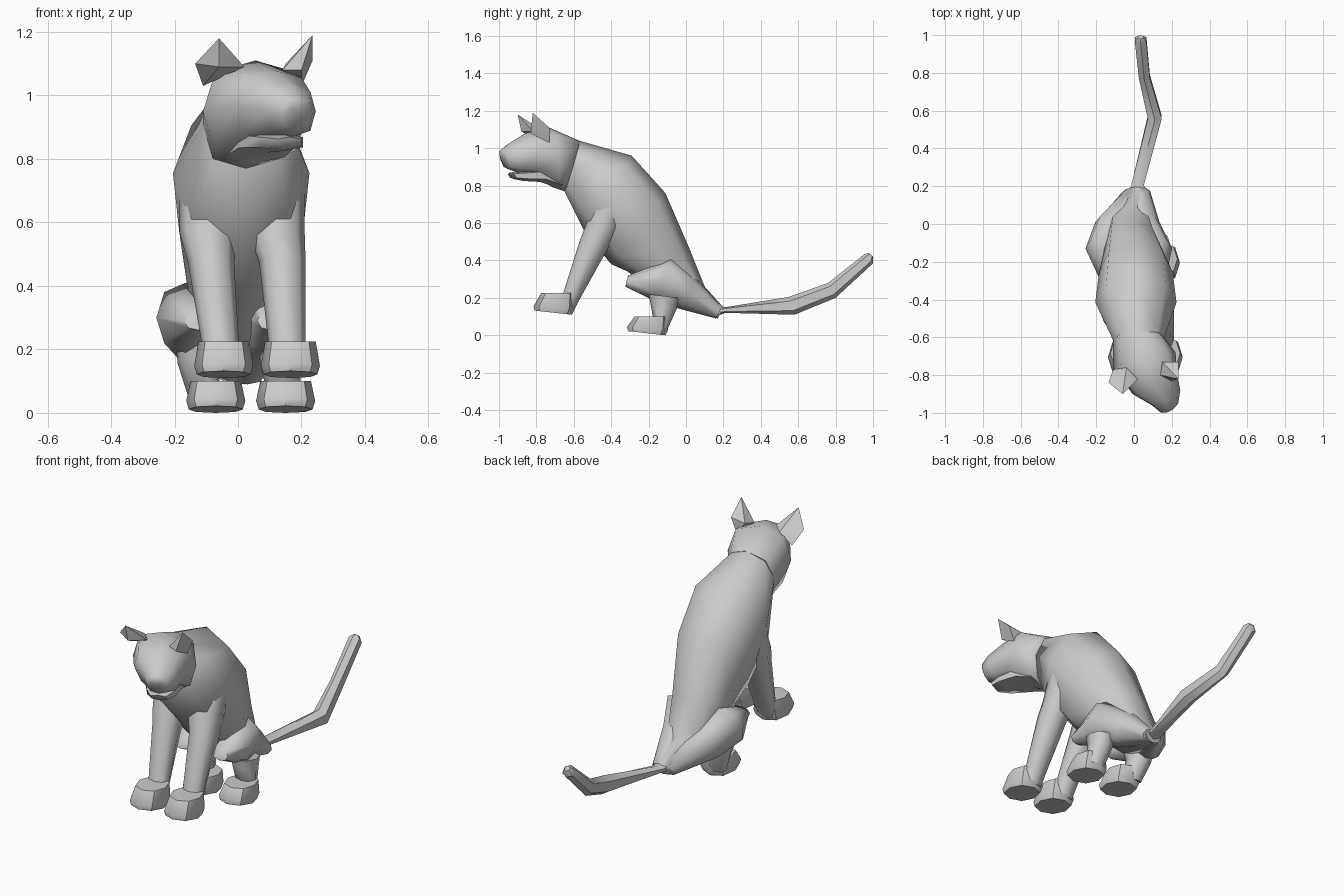
import bpy, bmesh
from math import sin, cos, radians, pi, copysign
from mathutils import Vector


def finish(name, bm, angle):
    bmesh.ops.recalc_face_normals(bm, faces=bm.faces)
    mesh = bpy.data.meshes.new(name)
    bm.to_mesh(mesh)
    bm.free()
    obj = bpy.data.objects.new(name, mesh)
    bpy.context.collection.objects.link(obj)
    bpy.ops.object.select_all(action='DESELECT')
    obj.select_set(True)
    bpy.context.view_layer.objects.active = obj
    bpy.ops.object.shade_smooth_by_angle(angle=radians(angle))
    return obj


def loft(name, sections, n=8, power=0.9, angle=65):
    """Sections: (centre x, half width, (y, z) of one pole, (y, z) of the other, yaw in degrees)."""
    bm = bmesh.new()
    rings = []
    for cx, w, a, b, *yaw in sections:
        a, b = Vector((cx, *a)), Vector((cx, *b))
        mid, up = (a + b) / 2, (a - b) / 2
        yw = radians(yaw[0]) if yaw else 0
        side = Vector((cos(yw), sin(yw), 0)) * w
        ring = []
        for i in range(n):
            t = 2 * pi * i / n
            c, s = (copysign(abs(f) ** power, f) for f in (cos(t), sin(t)))
            ring.append(bm.verts.new(mid + up * c + side * s))
        rings.append(ring)
    for r, q in zip(rings, rings[1:]):
        for i in range(n):
            j = (i + 1) % n
            bm.faces.new((r[i], r[j], q[j], q[i]))
    bm.faces.new(rings[0])
    bm.faces.new(rings[-1])
    return finish(name, bm, angle)


def hull(name, points):
    bm = bmesh.new()
    for p in points:
        bm.verts.new(p)
    bmesh.ops.convex_hull(bm, input=bm.verts)
    return finish(name, bm, 25)


# Torso, rump to neck
neck = (0.025, 0.135, (-0.57, 1.04), (-0.65, 0.77), 3)
loft("torso", [
    (0.02, 0.05, (0.20, 0.15), (0.17, 0.09)),
    (-0.02, 0.12, (0.10, 0.26), (-0.12, 0.17)),
    (-0.01, 0.15, (0.02, 0.46), (-0.31, 0.34)),
    (0.01, 0.195, (-0.11, 0.76), (-0.40, 0.38)),
    (0.01, 0.215, (-0.29, 0.96), (-0.54, 0.55)),
    neck])

# Head, turned to one side
loft("head", [
    neck,
    (0.055, 0.17, (-0.73, 1.11), (-0.71, 0.79), 14),
    (0.11, 0.13, (-0.86, 1.08), (-0.83, 0.86), 25),
    (0.17, 0.085, (-0.94, 1.03), (-0.90, 0.87), 28),
    (0.185, 0.055, (-0.985, 0.995), (-0.955, 0.89), 25),
    (0.188, 0.02, (-0.992, 0.98), (-0.985, 0.95), 25)], power=0.75)

# Lower jaw
loft("jaw", [
    (0.05, 0.11, (-0.68, 0.88), (-0.68, 0.785), 12),
    (0.09, 0.105, (-0.78, 0.89), (-0.78, 0.82), 20),
    (0.14, 0.08, (-0.88, 0.88), (-0.87, 0.825), 25),
    (0.165, 0.045, (-0.94, 0.87), (-0.92, 0.835), 25)], n=6, power=0.8)

# Ears
hull("left_ear", [(-0.06, -0.90, 1.18), (-0.135, -0.84, 1.10), (-0.11, -0.77, 1.03),
                  (0.02, -0.82, 1.09), (-0.04, -0.76, 1.09), (-0.06, -0.88, 1.09)])
hull("right_ear", [(0.235, -0.82, 1.19), (0.14, -0.80, 1.08), (0.20, -0.73, 1.03),
                   (0.235, -0.73, 1.11), (0.15, -0.73, 1.10), (0.20, -0.83, 1.08)])


# Paw: sole, widest edge and top, shifted into place
def paw(name, cx, y, z, h):
    loft(name, [
        (cx, 0.085, (y - 0.20, z + 0.022), (y, z)),
        (cx, 0.093, (y - 0.205, z + 0.045), (y + 0.015, z + 0.03)),
        (cx, 0.08, (y - 0.165, z + h), (y + 0.015, z + h))], angle=45)


# Legs: each side has its own centre lines because the pose is not symmetric
sides = {
    "left": dict(front=(-0.095, -0.085, -0.055), paws=(-0.045, -0.07),
                 shank=(-0.13, -0.10), thigh=(-0.12, -0.165, -0.115, 0.0)),
    "right": dict(front=(0.12, 0.14, 0.155), paws=(0.165, 0.15),
                  shank=(0.13, 0.15), thigh=(0.11, 0.11, 0.045, 0.03)),
}
for side, d in sides.items():
    # Foreleg
    a, b, c = d["front"]
    loft(side + "_front_leg", [
        (a, 0.09, (-0.48, 0.74), (-0.32, 0.66)),
        (a, 0.09, (-0.54, 0.58), (-0.36, 0.56)),
        (b, 0.073, (-0.57, 0.50), (-0.425, 0.45)),
        (c, 0.058, (-0.655, 0.23), (-0.57, 0.19)),
        (c, 0.05, (-0.68, 0.15), (-0.60, 0.13))])
    paw(side + "_front_paw", d["paws"][0], -0.61, 0.11, 0.115)

    # Hind leg
    k, m, h, r = d["thigh"]
    loft(side + "_haunch", [
        (k, 0.05, (-0.31, 0.32), (-0.325, 0.26)),
        (m, 0.092, (-0.08, 0.41), (-0.18, 0.19)),
        (h, 0.09, (0.05, 0.31), (-0.03, 0.14)),
        (r, 0.055, (0.19, 0.15), (0.16, 0.09))])
    s, t = d["shank"]
    loft(side + "_hind_leg", [
        (s, 0.065, (-0.20, 0.22), (-0.04, 0.20)),
        (s, 0.06, (-0.19, 0.17), (-0.05, 0.14)),
        (t, 0.055, (-0.17, 0.06), (-0.10, 0.03))])
    paw(side + "_hind_paw", d["paws"][1], -0.11, 0.0, 0.10)

# Tail
loft("tail", [
    (0.02, 0.045, (0.14, 0.17), (0.16, 0.10)),
    (0.02, 0.038, (0.21, 0.15), (0.21, 0.12)),
    (0.11, 0.042, (0.55, 0.205), (0.58, 0.11)),
    (0.055, 0.033, (0.76, 0.28), (0.80, 0.20)),
    (0.035, 0.035, (0.955, 0.435), (1.00, 0.385)),
    (0.035, 0.016, (0.98, 0.44), (1.00, 0.42))], n=6, angle=45)
